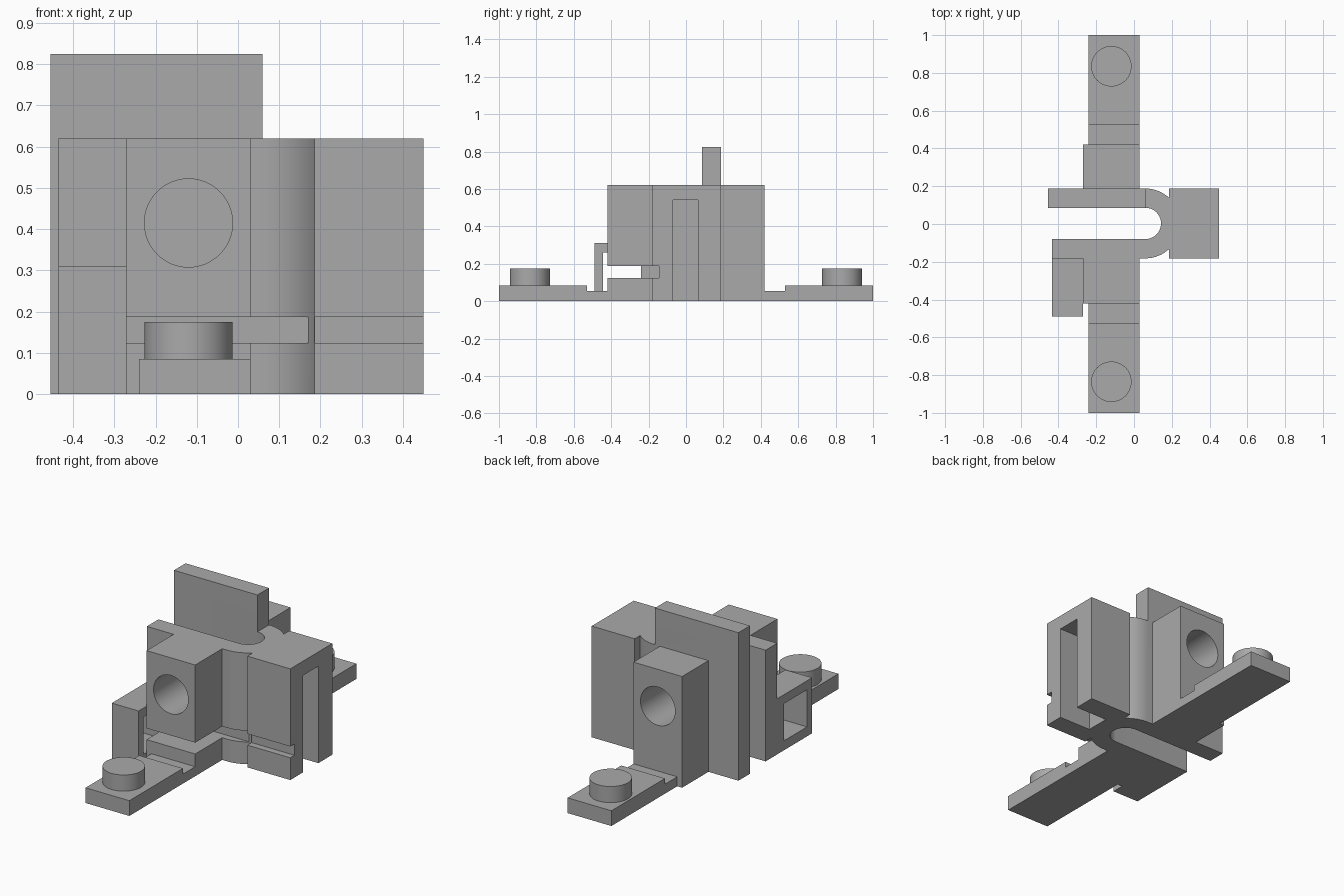
import bpy, bmesh, math

cube = bpy.data.objects.get("Cube")
if cube:
    bpy.data.objects.remove(cube, do_unlink=True)

grey = bpy.data.materials.new("plain grey")
grey.use_nodes = True
grey.diffuse_color = (0.4, 0.4, 0.4, 1)
grey.node_tree.nodes["Principled BSDF"].inputs["Base Color"].default_value = (0.4, 0.4, 0.4, 1)


def finish(name, bm):
    bmesh.ops.recalc_face_normals(bm, faces=bm.faces)
    mesh = bpy.data.meshes.new(name)
    bm.to_mesh(mesh)
    bm.free()
    obj = bpy.data.objects.new(name, mesh)
    bpy.context.collection.objects.link(obj)
    mesh.materials.append(grey)
    return obj


def prism(name, outline, z0, z1):
    """Extrude a closed xy outline from z0 to z1."""
    bm = bmesh.new()
    face = bm.faces.new([bm.verts.new((x, y, z0)) for x, y in outline])
    top = bmesh.ops.extrude_face_region(bm, geom=[face])["geom"]
    verts = [v for v in top if isinstance(v, bmesh.types.BMVert)]
    bmesh.ops.translate(bm, verts=verts, vec=(0, 0, z1 - z0))
    return finish(name, bm)


def box(name, x, y, z):
    return prism(name, [(x[0], y[0]), (x[1], y[0]), (x[1], y[1]), (x[0], y[1])], *z)


def circle(cx, cy, r, n=48):
    return [(cx + r * math.cos(math.tau * i / n), cy + r * math.sin(math.tau * i / n))
            for i in range(n)]


def rounded_end(left, cx, cy, r, n=32):
    """Outline of a strip open to -x with a half-round end."""
    arc = [(cx + r * math.cos(a), cy + r * math.sin(a))
           for a in (-math.pi / 2 + math.pi * i / n for i in range(n + 1))]
    return [(left, cy - r)] + arc + [(left, cy + r)]


def combine(target, other, operation):
    mod = target.modifiers.new("join", "BOOLEAN")
    mod.operation = operation
    mod.solver = "EXACT"
    mod.object = other
    bpy.context.view_layer.objects.active = target
    bpy.ops.object.modifier_apply(modifier=mod.name)
    bpy.data.objects.remove(other, do_unlink=True)


def smooth(obj):
    bpy.ops.object.select_all(action="DESELECT")
    obj.select_set(True)
    bpy.context.view_layer.objects.active = obj
    bpy.ops.object.shade_smooth_by_angle(angle=math.radians(30))


CX, CY, TOP = 0.06, 0.003, 0.62

# U-shaped clip body with the block at its closed end
body = prism("clip_body", rounded_end(-0.435, CX, CY, 0.185), 0, TOP)
combine(body, box("end_block", (0.185, 0.45), (-0.182, 0.188), (0, TOP)), "UNION")

# Tall back plate
combine(body, box("back_plate", (-0.455, CX), (0.05, 0.188), (0, 0.825)), "UNION")

# Front and back stems with stepped feet
for side in (-1, 1):
    def span(a, b):
        return tuple(sorted((side * a, side * b)))
    combine(body, box("stem", (-0.27, 0.03), span(0.13, 0.42), (0, TOP)), "UNION")
    combine(body, box("neck", (-0.24, 0.03), span(0.4, 0.6), (0, 0.053)), "UNION")
    combine(body, box("foot", (-0.24, 0.03), span(0.528, 1.0), (0, 0.085)), "UNION")

# Slot between the arms
combine(body, prism("slot", rounded_end(-0.6, CX, CY, 0.083), -0.1, 1), "DIFFERENCE")

# Horizontal groove across the front
combine(body, box("groove", (-0.27, 0.6), (-0.6, -0.145), (0.124, 0.187)), "DIFFERENCE")

# Pocket in the end block, open below
combine(body, box("pocket", (0.25, 0.6), (-0.07, 0.065), (-0.1, 0.54)), "DIFFERENCE")

# Round sockets in both stems
for side in (-1, 1):
    hole = prism("socket", circle(-0.12, -0.415, 0.107), 0.14, 0.6)
    for v in hole.data.vertices:
        x, y, z = v.co
        v.co = (x, side * z, -y)
    if side > 0:
        hole.data.flip_normals()
    bm = bmesh.new()
    bm.from_mesh(hole.data)
    bmesh.ops.recalc_face_normals(bm, faces=bm.faces)
    bm.to_mesh(hole.data)
    bm.free()
    combine(body, hole, "DIFFERENCE")
smooth(body)

# Open side frame beside the front stem
frame = box("side_frame", (-0.435, -0.27), (-0.49, -0.182), (0, 0.31))
combine(frame, box("window", (-0.6, -0.1), (-0.445, -0.24), (0.053, 0.26)), "DIFFERENCE")

# Round pins on the feet
for name, side in (("front_pin", -1), ("back_pin", 1)):
    smooth(prism(name, circle(-0.12, side * 0.835, 0.107), 0.085, 0.175))
